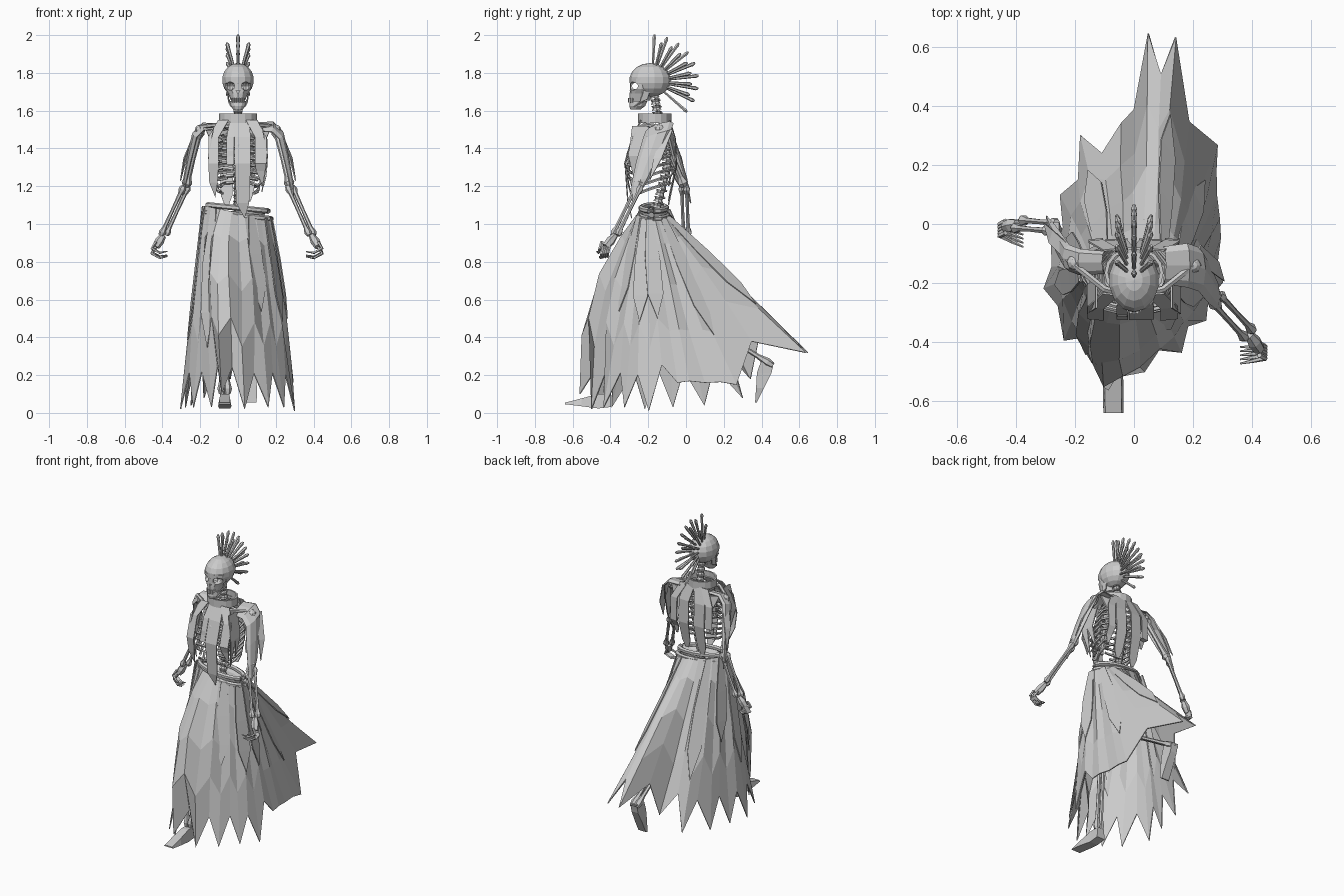
import bpy, bmesh, random
from math import sin, cos, pi, radians
from mathutils import Vector as V

random.seed(4)
cube = bpy.data.objects.get("Cube")
if cube:
    bpy.data.objects.remove(cube, do_unlink=True)

GREY = bpy.data.materials.new("plain grey")
GREY.use_nodes = True
GREY.diffuse_color = (0.6, 0.6, 0.6, 1)
GREY.node_tree.nodes["Principled BSDF"].inputs["Base Color"].default_value = (0.6, 0.6, 0.6, 1)


def add(name, verts, faces, thick=0):
    me = bpy.data.meshes.new(name)
    me.from_pydata([tuple(v) for v in verts], [], faces)
    bm = bmesh.new()
    bm.from_mesh(me)
    bmesh.ops.remove_doubles(bm, verts=bm.verts, dist=0.0005)
    bmesh.ops.recalc_face_normals(bm, faces=bm.faces)
    bm.to_mesh(me)
    bm.free()
    me.materials.append(GREY)
    ob = bpy.data.objects.new(name, me)
    bpy.context.collection.objects.link(ob)
    if thick:
        ob.modifiers.new("cloth", "SOLIDIFY").thickness = thick
    return ob


def loft(name, rings, closed=True, wrap=True, thick=0):
    """Skin a list of equal rings of points, capping both ends if closed."""
    n = len(rings[0])
    faces = [(r * n + i, r * n + (i + 1) % n, (r + 1) * n + (i + 1) % n, (r + 1) * n + i)
             for r in range(len(rings) - 1) for i in range(n if wrap else n - 1)]
    if closed:
        faces += [tuple(range(n)), tuple(range(len(rings) * n - n, len(rings) * n))]
    return add(name, [p for r in rings for p in r], faces, thick)


def tube(name, pts, radii, sides=6):
    """Tapered bone along a path."""
    pts = [V(p) for p in pts]
    if not isinstance(radii, (list, tuple)):
        radii = [radii] * len(pts)
    rings = []
    for k, p in enumerate(pts):
        d = (pts[min(k + 1, len(pts) - 1)] - pts[max(k - 1, 0)]).normalized()
        a = d.cross(V((0, 1, 0)) if abs(d.y) < 0.8 else V((1, 0, 0))).normalized()
        b = d.cross(a)
        rings.append([p + radii[k] * (a * cos(2 * pi * i / sides) + b * sin(2 * pi * i / sides))
                      for i in range(sides)])
    return loft(name, rings)


def bone(name, a, b, r):
    a, b = V(a), V(b)
    ends = (0, 0.06, 0.16, 0.5, 0.84, 0.94, 1)
    return tube(name, [a.lerp(b, t) for t in ends], [r * k for k in (1.2, 1.8, 1, 0.85, 1, 1.8, 1.2)])


def ellipse(cx, cy, z, rx, ry, n=12):
    return [V((cx + rx * cos(2 * pi * i / n), cy + ry * sin(2 * pi * i / n), z)) for i in range(n)]


def ribbon(name, pts, widths, across):
    """Flat strip of cloth with a given width at each point."""
    a = V(across).normalized()
    return loft(name, [[V(p) - a * w / 2, V(p) + a * w / 2] for p, w in zip(pts, widths)], False, False, 0.006)


def ball(name, loc, size, seg=14, rings=9):
    bm = bmesh.new()
    bmesh.ops.create_uvsphere(bm, u_segments=seg, v_segments=rings, radius=1)
    for v in bm.verts:
        v.co = V((v.co.x * size[0], v.co.y * size[1], v.co.z * size[2])) + V(loc)
    bm.verts.index_update()
    verts, faces = [v.co.copy() for v in bm.verts], [[v.index for v in f.verts] for f in bm.faces]
    bm.free()
    return add(name, verts, faces)


def carve(ob, cutters):
    for c in cutters:
        m = ob.modifiers.new("carve", "BOOLEAN")
        m.operation, m.object, m.solver = "DIFFERENCE", c, "EXACT"
    dg = bpy.context.evaluated_depsgraph_get()
    me = bpy.data.meshes.new_from_object(ob.evaluated_get(dg))
    ob.modifiers.clear()
    ob.data = me
    for c in cutters:
        bpy.data.objects.remove(c, do_unlink=True)


# Skull, face and jaw
cranium = ball("cranium", (0, -0.19, 1.762), (0.086, 0.11, 0.09))
face = loft("face", [ellipse(0, y, z, rx, ry) for y, z, rx, ry in (
    (-0.245, 1.655, 0.038, 0.055), (-0.24, 1.69, 0.052, 0.06),
    (-0.235, 1.715, 0.07, 0.062), (-0.23, 1.77, 0.076, 0.068))])
for part in (face, cranium):
    carve(part, [ball("socket", (s * 0.042, -0.285, 1.73), (0.026, 0.045, 0.022), 10, 8) for s in (-1, 1)]
          + [tube("socket_gap", [(-0.1, -0.27, 1.73), (0.1, -0.27, 1.73)], 0.017, 8),
             tube("nose_hole", [(0, -0.33, 1.7), (0, -0.28, 1.7)], 0.011, 3)])
loft("chin", [ellipse(0, y, z, rx, ry) for y, z, rx, ry in (
    (-0.268, 1.605, 0.024, 0.026), (-0.258, 1.625, 0.04, 0.042), (-0.25, 1.652, 0.042, 0.046))])
for s in (-1, 1):
    ribbon("jaw_branch", [(s * 0.036, -0.26, 1.63), (s * 0.047, -0.225, 1.655), (s * 0.058, -0.2, 1.73)],
           (0.035, 0.045, 0.04), (0, 1, 0.4))
for i in range(7):
    a = radians(-90 + (i - 3) * 16)
    x, y = 0.04 * cos(a), -0.252 + 0.048 * sin(a)
    tube("tooth", [(x, y, 1.642), (x, y, 1.668)], 0.006, 4)

# Fan of spikes over the crown and nape, with a shorter row each side
for row in (-1, 0, 1):
    for k in range(7 if row else 9):
        a = radians((76 if row else 87) - k * 16)
        d = V((row * 0.28, cos(a), sin(a))).normalized()
        c, reach = V((0, -0.18, 1.755)), 0.22 if row else 0.248
        tube("spike", [c + d * 0.07, c + d * (reach - 0.03), c + d * (reach - 0.015), c + d * reach],
             (0.006, 0.009, 0.011, 0.005))

# Spine and collar
spine = [V(p) for p in ((0, -0.17, 1.02), (0, -0.14, 1.15), (0, -0.1, 1.3), (0, -0.11, 1.45), (0, -0.15, 1.57), (0, -0.17, 1.7))]
for a, b in zip(spine, spine[1:]):
    for k in range(4):
        p, q = a.lerp(b, k / 4), a.lerp(b, k / 4 + 0.2)
        tube("vertebra", [p, p.lerp(q, 0.5), q], (0.026, 0.019, 0.026), 8)
        tube("vertebra_spur", [p, p + V((0, 0.03, -0.015))], (0.01, 0.004), 4)
loft("collar", [ellipse(0, -0.165, z, r, r * 0.88, 16) for z, r in (
    (1.535, 0.09), (1.535, 0.1), (1.585, 0.1), (1.585, 0.088), (1.535, 0.09))], False)

# Rib cage
for s in (-1, 1):
    for k in range(9):
        z = 1.49 - k * 0.036
        w = 0.085 + 0.06 * sin(pi * (k + 1.5) / 11)
        f = -0.23 - 0.075 * sin(pi * (k + 1) / 11)
        end = 0.025 if k < 6 else 0.03 + 0.025 * (k - 5)
        tube("rib", [(0, -0.1, z + 0.02), (s * w * 0.6, -0.085, z + 0.015), (s * w, -0.14, z),
                     (s * w * 0.98, -0.2, z - 0.02), (s * w * 0.75, f + 0.02, z - 0.04),
                     (s * end, f, z - 0.03)], 0.0085, 5)
    tube("collarbone", [(s * 0.02, -0.24, 1.51), (s * 0.1, -0.22, 1.525), (s * 0.2, -0.14, 1.515)], 0.012)
    add("shoulder_blade", [(s * 0.06, -0.07, 1.5), (s * 0.18, -0.1, 1.52), (s * 0.1, -0.055, 1.33)], [(0, 1, 2)], 0.012)
loft("breastbone", [ellipse(0, y, z, r, 0.009, 8) for y, z, r in ((-0.25, 1.51, 0.03), (-0.29, 1.42, 0.018), (-0.31, 1.26, 0.014))])

# Arms, hands and torn sleeves: shoulder, elbow, wrist, palm, finger curl, sleeve half width
ARMS = ((1, (0.2, -0.14, 1.5), (0.275, -0.25, 1.2), (0.39, -0.375, 0.94), (0.425, -0.425, 0.88), (-0.065, -0.02, -0.05), 0.075),
        (-1, (-0.2, -0.13, 1.5), (-0.275, -0.01, 1.2), (-0.395, 0.0, 0.94), (-0.435, -0.01, 0.88), (0.06, -0.04, -0.05), 0.045))
for s, sh, el, wr, pa, curl, half in ARMS:
    sh, el, wr, pa, curl = V(sh), V(el), V(wr), V(pa), V(curl)
    ball("shoulder_joint", sh, (0.028, 0.028, 0.026), 8, 6)
    bone("upper_arm", sh, el, 0.016)
    for off in (-0.013, 0.013):
        bone("forearm", el + V((off, off, 0)), wr + V((off, off, 0)), 0.011)
    tube("palm", [wr, wr.lerp(pa, 0.5), pa], (0.016, 0.025, 0.02))
    for k in range(5):
        side = V((0.008 * s, 1, 0.2)) * (k - 2) * 0.01
        base = pa + side + V((0, 0, 0.03 if k == 0 else 0))
        tip = base + curl + side * 0.4
        knuckle = base + V((s * 0.02, -0.01, -0.035))
        tube("finger", [base, knuckle, knuckle.lerp(tip, 0.5) + V((0, 0, -0.015)), tip], (0.009, 0.009, 0.007, 0.003), 5)
    # an arched drape over the outside of the arm, ending in a point
    along, rings = el - sh, []
    for t, inward, w in ((0, 0.1, 0.85), (0, 0.02, 1), (0.12, -0.01, 1), (0.5, -0.01, 0.9), (0.9, -0.008, 0.65), (1.3, 0, 0.05)):
        c = sh + along * t + V((-s * inward, 0, 0.012 * max(0, 1 - t)))
        up = V((s * 0.4, 0, 0.9)) if t == 0 else V((s, 0, 0.2))
        rings.append([c + V((0, -half * w * cos(a), -0.3 * half * w * cos(a))) + up * (0.024 * w * sin(a))
                      for a in (0, pi / 4, pi / 2, 3 * pi / 4, pi)])
    loft("sleeve", rings, False, False, 0.006)
    p = sh + V((s * 0.02, half * 0.6, 0))
    ribbon("sleeve_tatter", [p, p + along * 0.5 + V((s * 0.025, 0, 0)), p + along * 0.9 + V((s * 0.02, 0, 0))],
           (0.05, 0.045, 0), (0.3, 1, 0))

# Cloth strips hanging from the collar
for x, w, low in ((-0.13, 0.055, 1.14), (0.025, 0.085, 1.03), (0.12, 0.06, 1.2), (-0.04, 0.04, 1.3)):
    ribbon("front_strip", [(x * 0.6, -0.24, 1.55), (x, -0.285, 1.46), (x, -0.325, 1.32), (x, -0.31, low + 0.08),
                           (x + 0.01, -0.29, low)], (w, w, w, w * 0.8, 0), (1, 0.8 * x, 0))
for x, w, low in ((-0.06, 0.075, 1.1), (0.055, 0.075, 1.12), (-0.13, 0.05, 1.25), (0.13, 0.05, 1.2)):
    ribbon("back_strip", [(x * 0.6, -0.085, 1.55), (x, -0.055, 1.45), (x, -0.05, 1.3), (x, -0.08, low + 0.05),
                          (x, -0.09, low)], (w, w, w, w * 0.8, w * 0.3), (1, -0.8 * x, 0))
for s in (-1, 1):
    for y, low in ((-0.26, 1.17), (-0.21, 1.22)):
        ribbon("side_strip", [(s * 0.13, y, 1.52), (s * 0.16, y - 0.02, 1.36), (s * 0.13, y, low)], (0.05, 0.05, 0), (0, 1, 0))

# Pelvis and belt
loft("pelvis", [ellipse(0, -0.17, z, r, r * 0.5) for z, r in ((0.93, 0.05), (1.0, 0.12), (1.07, 0.15), (1.05, 0.11), (0.99, 0.06))])
for z, r in ((1.045, 0.175), (1.085, 0.16)):
    ring = [p + V((0, 0, -0.1 * p.x)) for p in ellipse(0, -0.17, z, r, r * 0.42, 16)]
    tube("belt_roll", ring + ring[:1], 0.015)

# Legs: one stepping forward, one trailing on its toes
LEGS = (((-0.08, -0.17, 0.98), (-0.08, -0.4, 0.56), (-0.07, -0.42, 0.1), (-0.07, -0.64, 0.05), V((0, 0, 0.035))),
        ((0.08, -0.17, 0.98), (0.07, -0.02, 0.55), (0.065, 0.46, 0.25), (0.065, 0.37, 0.055), V((0, 0.035, 0))))
for hip, knee, ankle, toe, up in LEGS:
    bone("thigh", hip, knee, 0.022)
    for off in (-0.015, 0.015):
        bone("shin", V(knee) + V((off, 0, 0)), V(ankle) + V((off, 0, 0)), 0.013)
    heel, toe = V(ankle) - up, V(toe)
    rings = []
    for t, h, w in ((-0.1, 1, 0.03), (0.2, 1.1, 0.03), (0.6, 0.6, 0.035), (1, 0.12, 0.034)):
        p, x = heel.lerp(toe, t), V((w, 0, 0))
        rings.append([p - x - up * h, p + x - up * h, p + x * 0.8 + up * h, p - x * 0.8 + up * h])
    loft("foot", rings)

# Ragged skirt: lines run from the waist to hem tips, with a notch between tips
TIPS = [V(p) for p in (
    (0.03, -0.5, 0.02), (0.16, -0.43, 0.03), (0.25, -0.33, 0.03), (0.31, -0.19, 0.01), (0.29, -0.05, 0.16),
    (0.28, 0.1, 0.16), (0.28, 0.26, 0.15), (0.14, 0.63, 0.32), (0.05, 0.64, 0.32), (-0.05, 0.34, 0.18),
    (-0.18, 0.3, 0.08), (-0.25, 0.1, 0.04), (-0.28, -0.06, 0.03), (-0.31, -0.22, 0.02), (-0.24, -0.39, 0.03),
    (-0.15, -0.48, 0.03), (-0.08, -0.56, 0.1))]
N = 2 * len(TIPS)


def waist(i):
    a = -pi / 2 + 2 * pi * i / N
    return V((0.18 * cos(a), -0.17 + 0.08 * sin(a), 1.06 - 0.2 * cos(a) * 0.18))


def hem(i):
    if i % 2 == 0:
        return TIPS[i // 2]
    mid = (TIPS[i // 2] + TIPS[(i // 2 + 1) % len(TIPS)]) / 2
    # the left side hem is nearly straight, the rest is torn
    return mid.lerp(waist(i), 0.01 if 3 < i // 2 < 6 else 0.18)


def drape(i, t, lift=0.0):
    p = waist(i).lerp(hem(i), t)
    out = V((p.x, p.y + 0.17, 0)).normalized()
    fold = 0.012 if i % 2 else -0.006
    billow = 0.12 * max(0, cos(2 * pi * (i + 1.5) / N)) ** 8
    return p + out * ((fold + billow) * sin(pi * t) + lift)


STEPS = (0, 0.15, 0.4, 0.68, 1)
rings = [[drape(i, t) + V((random.uniform(-1, 1), random.uniform(-1, 1), 0)) * 0.008 * t for i in range(N)] for t in STEPS]
loft("skirt", rings, False, True, 0.006)

# Shorter torn panels lying over the skirt
for i, end in ((2, 0.5), (5, 0.66), (7, 0.68), (12, 0.7), (14, 0.64), (20, 0.7),
               (23, 0.6), (26, 0.66), (30, 0.7)):
    side = hem((i + 1) % N) - hem(i - 1)
    side.z = 0
    ribbon("skirt_panel", [drape(i, end * t, 0.01) for t in (0, 0.4, 0.75, 1)], (0.035, 0.08, 0.085, 0), side)
